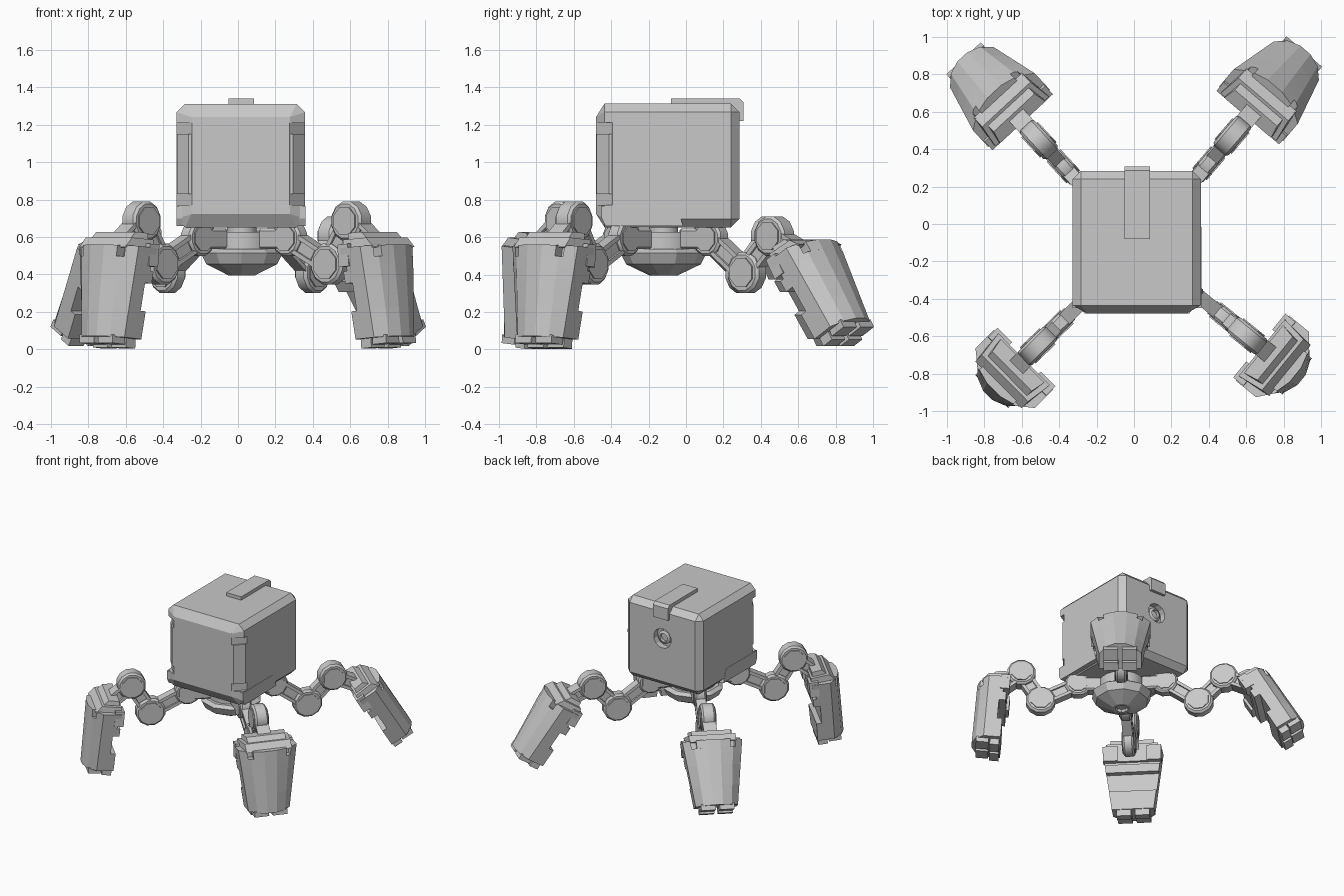
import bpy, bmesh, math
from mathutils import Matrix, Vector

cube = bpy.data.objects.get("Cube")
if cube:
    bpy.data.objects.remove(cube, do_unlink=True)

grey = bpy.data.materials.new("plain grey")
grey.use_nodes = True
grey.diffuse_color = (0.58, 0.58, 0.58, 1)
grey.node_tree.nodes["Principled BSDF"].inputs["Base Color"].default_value = (0.58, 0.58, 0.58, 1)

I = Matrix.Identity(4)
T = Matrix.Translation


def finish(name, bm, mat=I, smooth=False):
    """Turn a bmesh into a named object, placed by a matrix."""
    bmesh.ops.transform(bm, matrix=mat, verts=bm.verts)
    bmesh.ops.recalc_face_normals(bm, faces=bm.faces)
    mesh = bpy.data.meshes.new(name)
    bm.to_mesh(mesh)
    bm.free()
    mesh.materials.append(grey)
    ob = bpy.data.objects.new(name, mesh)
    bpy.context.collection.objects.link(ob)
    if smooth:
        bpy.ops.object.select_all(action='DESELECT')
        ob.select_set(True)
        bpy.context.view_layer.objects.active = ob
        bpy.ops.object.shade_smooth_by_angle(angle=math.radians(35))
    return ob


def add_box(bm, lo, hi, mat=I, bevel=0.0):
    lo, hi = Vector(lo), Vector(hi)
    m = mat @ T((lo + hi) / 2) @ Matrix.Diagonal((*(hi - lo), 1))
    made = bmesh.ops.create_cube(bm, size=1, matrix=m)["verts"]
    if bevel:
        edges = {e for v in made for e in v.link_edges}
        bmesh.ops.bevel(bm, geom=list(edges), offset=bevel, segments=1, affect='EDGES')


def add_loft(bm, rings, mat=I):
    """Skin a closed solid through rings of equal point count."""
    loops = [[bm.verts.new(mat @ Vector(p)) for p in ring] for ring in rings]
    n = len(loops[0])
    for a, b in zip(loops, loops[1:]):
        for i in range(n):
            j = (i + 1) % n
            bm.faces.new((a[i], a[j], b[j], b[i]))
    bm.faces.new(loops[0])
    bm.faces.new(loops[-1])


def add_turned(bm, profile, sides, mat=I):
    """Closed solid of revolution about z from (radius, height) pairs."""
    step = math.tau / sides
    rings = [[(r * math.cos((i + .5) * step), r * math.sin((i + .5) * step), z)
              for i in range(sides)] for r, z in profile]
    add_loft(bm, rings, mat)


def carve(target, bm):
    """Cut a bmesh out of an object."""
    cutter = finish("cutter", bm)
    cutter.hide_render = True
    mod = target.modifiers.new("cut", 'BOOLEAN')
    mod.operation = 'DIFFERENCE'
    mod.object = cutter
    bpy.context.view_layer.objects.active = target
    bpy.ops.object.modifier_apply(modifier=mod.name)
    bpy.data.objects.remove(cutter, do_unlink=True)


# Body: chamfered box whose front face has a wider border
centre = Vector((0.015, -0.0975, 0.982))
half = Vector((0.343, 0.382, 0.33))
bm = bmesh.new()
add_box(bm, -half, half, bevel=0.045)
for v in bm.verts:
    if v.co.y < -half.y + 0.001:
        v.co.x *= 0.885
        v.co.z *= 0.91
body = finish("body", bm, T(centre))

# Round socket in the back of the body
socket = T((0.015, 0.285, 1.05)) @ Matrix.Rotation(math.pi / 2, 4, 'X')
bm = bmesh.new()
add_turned(bm, [(0.08, -0.1), (0.08, 0.05)], 12, socket)
carve(body, bm)
bm = bmesh.new()
add_turned(bm, [(0.055, 0.06), (0.055, 0.025), (0.035, 0.015), (0.035, 0.04)], 12, socket)
finish("socket_ring", bm)

# Strap folded over the top and back edge
bm = bmesh.new()
fold = ((-0.08, 1.305), (-0.08, 1.34), (0.285, 1.34), (0.307, 1.318), (0.307, 1.22), (0.275, 1.22), (0.23, 1.305))
add_loft(bm, [[(x, y, z) for y, z in fold] for x in (-0.05, 0.085)])
finish("top_strap", bm)

# Cut front corners with slim brackets in them, and lower side plates
for side, word in ((1, "left"), (-1, "right")):
    m = T((centre.x, 0, 0)) @ Matrix.Diagonal((side, 1, 1, 1))
    bm = bmesh.new()
    add_loft(bm, [[(x, y, z) for x, y in ((0.256, -0.485), (0.4, -0.55), (0.348, -0.388))]
                  for z in (0.77, 1.21)], m)
    carve(body, bm)
    bm = bmesh.new()
    add_loft(bm, [[(x, y, z) for x, y in ((0.25, -0.4), (0.258, -0.478), (0.28, -0.478),
                                          (0.342, -0.41), (0.342, -0.39))] for z in (0.83, 1.15)], m)
    finish(word + "_corner_bracket", bm)
    bm = bmesh.new()
    outline = ((-0.45, 0.7), (-0.43, 0.66), (-0.015, 0.66), (-0.05, 0.765), (-0.45, 0.765))
    add_loft(bm, [[(x, y, z) for y, z in outline] for x in (0.27, 0.345)], m)
    finish(word + "_lower_plate", bm)

# Hub under the body
hub = T((0.02, -0.12, 0))
bm = bmesh.new()
add_turned(bm, [(0.08, 0.62), (0.08, 0.67)], 16, hub)
add_turned(bm, [(0.17, 0.5), (0.17, 0.628)], 20, hub)
finish("hub_ring", bm, smooth=True)
bm = bmesh.new()
add_turned(bm, [(0.2, 0.535), (0.23, 0.515), (0.2, 0.455), (0.075, 0.395), (0.05, 0.395), (0.045, 0.415)], 10, hub)
finish("hub_dome", bm)


def joint(name, at, radius, width, mat):
    """Disc joint lying across the leg, with a raised cap on each side."""
    bm = bmesh.new()
    m = T((at[0], 0, at[1])) @ Matrix.Rotation(math.pi / 2, 4, 'X')
    w, c = width / 2, radius * 0.13
    add_turned(bm, [(radius - c, -w), (radius, c - w), (radius, w - c), (radius - c, w)], 12, m)
    add_turned(bm, [(radius * .74, -w - .008), (radius * .74, w + .008)], 8, m)
    finish(name, bm, mat, smooth=True)


def link(name, a, b, height, width, mat):
    """Bar between two joints, with rails along its edges."""
    bm = bmesh.new()
    dx, dz = b[0] - a[0], b[1] - a[1]
    m = T((a[0], 0, a[1])) @ Matrix.Rotation(-math.atan2(dz, dx), 4, 'Y')
    length, h, w = math.hypot(dx, dz), height / 2, width / 2
    add_box(bm, (0, -w * .6, -h), (length, w * .6, h), m)
    for s in (-1, 1):
        add_box(bm, (0, -w, s * h - .012), (length, w, s * h + .012), m)
    finish(name, bm, mat)


# Half outline of the foot shell as (across, outward); the second has a slot
PLAIN = [(0.225, 0.14), (0.15, 0.2), (0.05, 0.228)]
SLOTTED = [(0.225, 0.14), (0.17, 0.184), (0.165, 0.14), (0.125, 0.145), (0.13, 0.206), (0.05, 0.228)]
# Shell bands as (top, bottom, inner depth, outline)
BANDS = [(0, -0.06, 0, SLOTTED), (-0.06, -0.1, 0, PLAIN), (-0.1, -0.125, 0.025, PLAIN),
         (-0.125, -0.19, 0, PLAIN), (-0.19, -0.34, 0.05, PLAIN), (-0.34, -0.49, 0.012, PLAIN)]


def foot(prefix, mat):
    bm = bmesh.new()
    for top, bottom, inner, outline in BANDS:
        pts = [(0.225, inner)] + outline
        pts += [(-w, d) for w, d in reversed(pts)]
        rings = []
        for h in (top, bottom):
            s = 1 + 0.6 * h
            rings.append([(d, w * s, h) for w, d in pts])
        add_loft(bm, rings)
    finish(prefix + "_foot_shell", bm, mat)

    # Stepped cap sloping outward, and inner side tabs
    bm = bmesh.new()
    for inner, mid, low, top, w in ((0.0, 0.19, 0.0, 0.045, 0.195), (0.015, 0.14, 0.04, 0.08, 0.165)):
        add_loft(bm, [[(inner, -w, h), (inner, w, h), (d, w * .9, h), (d, -w * .9, h)]
                      for h, d in ((low - .01, mid), (top, mid - .045))])
    for s in (-1, 1):
        add_box(bm, (-0.02, s * 0.165 - .055, -0.1), (0.05, s * 0.165 + .055, 0.02))
    finish(prefix + "_foot_cap", bm, mat)

    # Toe blocks
    bm = bmesh.new()
    for s in (-1, 1):
        for d0, d1, drop in ((0.02, 0.09, 0.54), (0.1, 0.195, 0.525)):
            add_box(bm, (d0, s * 0.07 - .055, -drop), (d1, s * 0.07 + .055, -0.48))
    finish(prefix + "_toes", bm, mat)


# Two leg poses as (low joint, high joint, foot corner, foot tilt) in the leg plane
FRONT = ((0.61, 0.455), (0.755, 0.685), (0.86, 0.54), 5)
BACK = ((0.585, 0.41), (0.777, 0.605), (0.933, 0.47), 31)
HIP = (0.33, 0.595)

for prefix, angle, pose in (("back_left", 49.5, BACK), ("back_right", 132.8, BACK),
                            ("front_right", 224.8, FRONT), ("front_left", -39.2, FRONT)):
    low, high, corner, tilt = pose
    leg = hub @ Matrix.Rotation(math.radians(angle), 4, 'Z')
    foot_frame = T((corner[0], 0, corner[1])) @ Matrix.Rotation(-math.radians(tilt), 4, 'Y')
    bm = bmesh.new()
    add_box(bm, (0.15, -0.05, 0.535), (0.32, 0.05, 0.645), bevel=0.012)
    finish(prefix + "_hip_block", bm, leg)
    joint(prefix + "_hip", HIP, 0.1, 0.085, leg)
    joint(prefix + "_low_joint", low, 0.113, 0.085, leg)
    joint(prefix + "_high_joint", high, 0.108, 0.105, leg)
    link(prefix + "_upper_link", HIP, low, 0.085, 0.075, leg)
    link(prefix + "_middle_link", low, high, 0.09, 0.07, leg)
    ankle = foot_frame @ Vector((0.06, 0, 0.01))
    link(prefix + "_ankle", high, (ankle.x, ankle.z), 0.08, 0.1, leg)
    foot(prefix, leg @ foot_frame)
